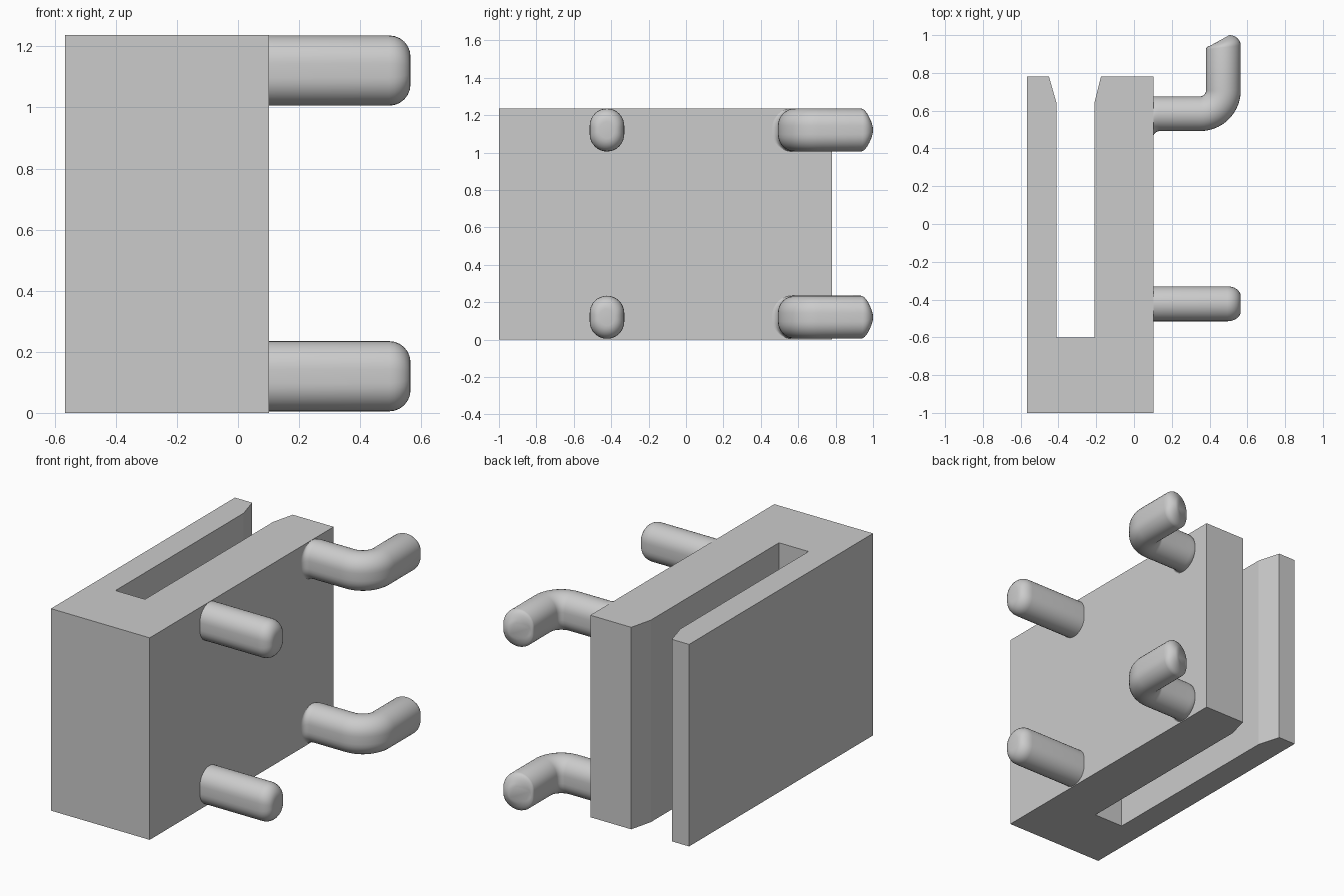
import bpy, bmesh
from math import sin, cos, pi
from mathutils import Vector

cube = bpy.data.objects.get("Cube")
if cube:
    bpy.data.objects.remove(cube, do_unlink=True)

grey = bpy.data.materials.new("light grey")
grey.use_nodes = True
grey.diffuse_color = (0.6, 0.6, 0.6, 1)
grey.node_tree.nodes["Principled BSDF"].inputs["Base Color"].default_value = (0.6, 0.6, 0.6, 1)


def finish(bm, name, smooth=False):
    bmesh.ops.recalc_face_normals(bm, faces=bm.faces)
    mesh = bpy.data.meshes.new(name)
    bm.to_mesh(mesh)
    bm.free()
    mesh.materials.append(grey)
    obj = bpy.data.objects.new(name, mesh)
    bpy.context.collection.objects.link(obj)
    if smooth:
        bpy.ops.object.select_all(action='DESELECT')
        obj.select_set(True)
        bpy.context.view_layer.objects.active = obj
        bpy.ops.object.shade_smooth_by_angle(angle=pi / 5)
    return obj


def ring(bm, left, right, half_h, z):
    """Rounded cross-section spanning two plan points."""
    a, b = Vector((*left, z)), Vector((*right, z))
    mid, half_w = (a + b) / 2, (b - a).length / 2
    side = (b - a).normalized()
    r = min(half_w, half_h)
    verts = []
    for quarter in range(4):
        sx = 1 if quarter in (0, 3) else -1
        sz = 1 if quarter < 2 else -1
        for i in range(9):
            t = (quarter + (i + 0.01) / 8.02) * pi / 2
            u = sx * (half_w - r) + r * cos(t)
            v = sz * (half_h - r) + r * sin(t)
            verts.append(bm.verts.new(mid + side * u + Vector((0, 0, v))))
    return verts


def loft(name, sections, z):
    bm = bmesh.new()
    rings = [ring(bm, *s, z) for s in sections]
    for a, b in zip(rings, rings[1:]):
        for i in range(len(a)):
            j = (i + 1) % len(a)
            bm.faces.new((a[i], a[j], b[j], b[i]))
    bm.faces.new(rings[0])
    bm.faces.new(rings[-1])
    bmesh.ops.remove_doubles(bm, verts=bm.verts, dist=0.0005)
    return finish(bm, name, True)


# Slotted body with a flared mouth at the back
outline = [(-0.567, -1), (0.102, -1), (0.102, 0.78), (-0.175, 0.78), (-0.21, 0.64),
           (-0.21, -0.6), (-0.41, -0.6), (-0.41, 0.64), (-0.45, 0.78), (-0.567, 0.78)]
bm = bmesh.new()
base = bm.faces.new([bm.verts.new((x, y, 0)) for x, y in outline])
top = bmesh.ops.extrude_face_region(bm, geom=[base])["geom"]
bmesh.ops.translate(bm, vec=(0, 0, 1.237), verts=[v for v in top if isinstance(v, bmesh.types.BMVert)])
finish(bm, "slotted_body")

HALF_H, ROUND = 0.115, 0.07
steps = [i / 6 * pi / 2 for i in range(7)]

# Straight peg with a rounded tip
peg = [((0.08, -0.33), (0.08, -0.515), HALF_H)]
for t in steps:
    d, x = ROUND * (1 - cos(t)), 0.565 - ROUND * (1 - sin(t))
    peg.append(((x, -0.33 - d * 0.75), (x, -0.515 + d * 0.75), HALF_H - d))

# Hook: small root fillet, quarter bend, slanted rounded tip
hook = [((0.08, 0.675), (0.08, 0.46), HALF_H), ((0.102, 0.675), (0.102, 0.46), HALF_H)]
for t in steps[1:]:
    hook.append(((0.102 + 0.035 * (1 - cos(t)), 0.675),
                 (0.102 + 0.035 * (1 - cos(t)), 0.46 + 0.032 * sin(t)), HALF_H))
cx, cy, inner, outer = 0.35, 0.707, 0.031, 0.215
for i in range(15):
    t = i / 14 * pi / 2
    hook.append(((cx + inner * sin(t), cy - inner * cos(t)),
                 (cx + outer * sin(t), cy - outer * cos(t)), HALF_H))
for t in steps:
    c, s = 1 - cos(t), sin(t)
    hook.append(((0.381 + 0.015 * c, 0.925 + 0.015 * s),
                 (0.565 - 0.06 * c, 0.945 + 0.055 * s), HALF_H - ROUND * c))

for level, z in (("lower", 0.12), ("upper", 1.121)):
    loft(level + "_peg", peg, z)
    loft(level + "_hook", hook, z)
